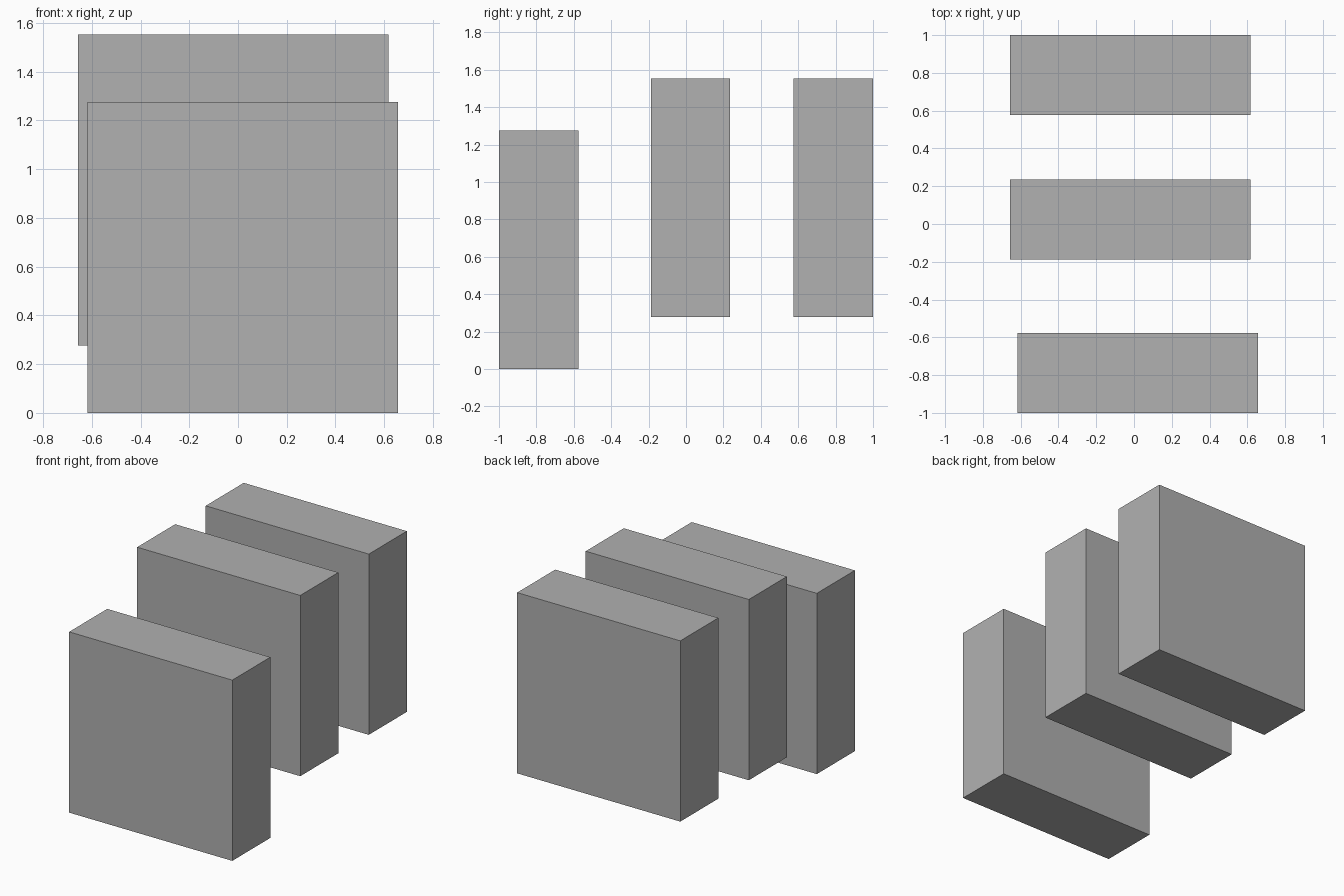
import bpy

if "Cube" in bpy.data.objects:
    bpy.data.objects.remove(bpy.data.objects["Cube"])

# Single grey colour
grey = bpy.data.materials.new("grey")
grey.diffuse_color = (0.44, 0.44, 0.44, 1.0)
grey.use_nodes = True
grey.node_tree.nodes["Principled BSDF"].inputs["Base Color"].default_value = grey.diffuse_color

SIZE = (1.273, 0.424, 1.275)  # every slab is the same size


def slab(name, x, y, bottom):
    bpy.ops.mesh.primitive_cube_add(size=1, location=(x, y, bottom + SIZE[2] / 2))
    ob = bpy.context.object
    ob.name = name
    ob.scale = SIZE
    bpy.ops.object.transform_apply(location=False, rotation=False, scale=True)
    ob.data.materials.append(grey)


# Low front slab, then two raised slabs behind it
slab("front_slab", 0.019, -0.788, 0.0)
slab("middle_slab", -0.019, 0.024, 0.277)
slab("back_slab", -0.019, 0.788, 0.277)
